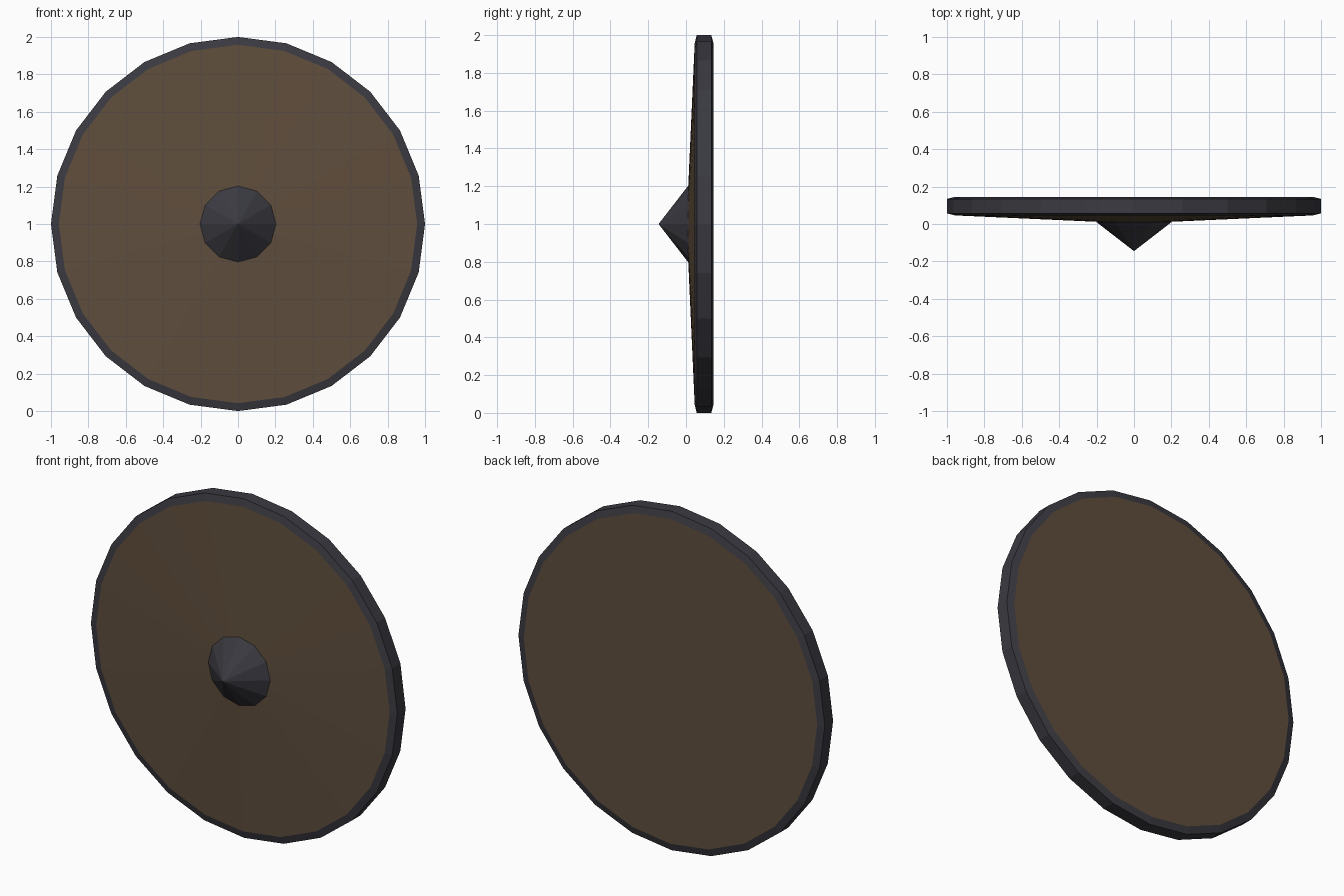
import bpy, bmesh, math

if "Cube" in bpy.data.objects:
    bpy.data.objects.remove(bpy.data.objects["Cube"])


def material(name, rgb):
    m = bpy.data.materials.new(name)
    m.diffuse_color = (*rgb, 1.0)
    m.use_nodes = True
    m.node_tree.nodes["Principled BSDF"].inputs["Base Color"].default_value = m.diffuse_color
    return m


def revolve(name, profile, sides, mat):
    """Turn (radius, y) points, listed front to back, around the shield axis at z = 1."""
    bm = bmesh.new()
    rings = []
    for r, y in profile:
        if r == 0:
            rings.append([bm.verts.new((0, y, 1))] * sides)
        else:
            rings.append([bm.verts.new((r * math.cos(2 * math.pi * i / sides), y,
                                        1 + r * math.sin(2 * math.pi * i / sides)))
                          for i in range(sides)])
    for a, b in zip(rings, rings[1:]):
        for i in range(sides):
            k = (i + 1) % sides
            quad = [a[i], b[i], b[k], a[k]]
            bm.faces.new(list(dict.fromkeys(quad)))
    mesh = bpy.data.meshes.new(name)
    bm.to_mesh(mesh)
    bm.free()
    mesh.materials.append(mat)
    obj = bpy.data.objects.new(name, mesh)
    bpy.context.collection.objects.link(obj)
    return obj


wood = material("brown wood", (0.115, 0.076, 0.046))
iron = material("dark iron", (0.042, 0.042, 0.053))

# Shallow domed front and flat back of the board
revolve("board_front", [(0, 0.003), (0.958, 0.046)], 24, wood)
revolve("board_back", [(0.958, 0.145), (0, 0.145)], 24, wood)

# Chamfered metal rim
revolve("rim", [(0.958, 0.046), (1, 0.057), (1, 0.134), (0.958, 0.145)], 24, iron)

# Pointed central boss
revolve("boss", [(0, -0.145), (0.203, 0.012)], 12, iron)
